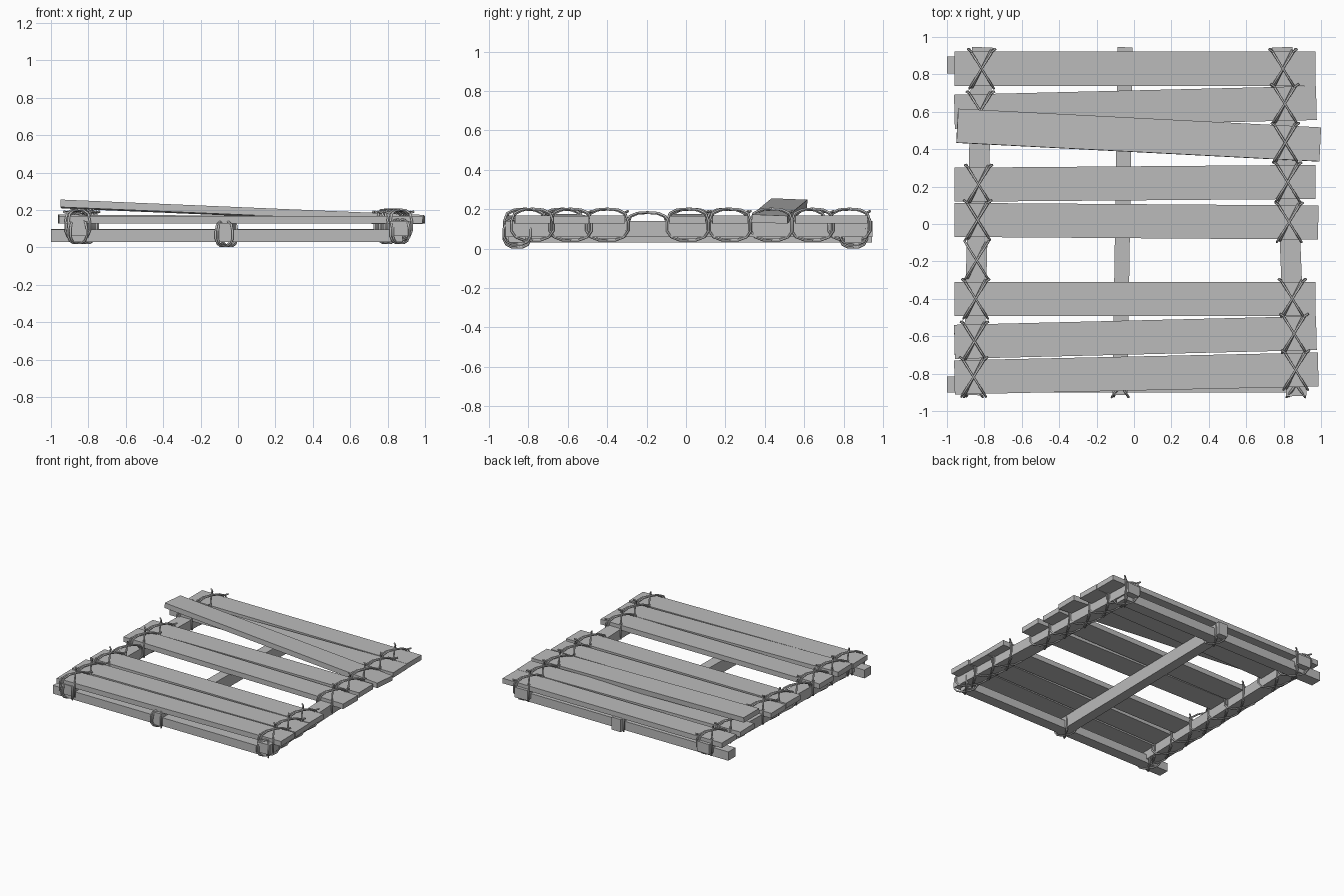
import bpy, bmesh, math
from mathutils import Vector

if "Cube" in bpy.data.objects:
    bpy.data.objects.remove(bpy.data.objects["Cube"])


def material(name, v):
    m = bpy.data.materials.new(name)
    m.diffuse_color = (v, v, v, 1)
    m.use_nodes = True
    m.node_tree.nodes["Principled BSDF"].inputs["Base Color"].default_value = m.diffuse_color
    return m


WOOD = material("grey_wood", 0.5)


def bar(name, a, b, width, thick, roll=0.0):
    """Straight board running from a to b through its centre line."""
    a, b = Vector(a), Vector(b)
    d = (b - a).normalized()
    side = d.cross(Vector((0, 0, 1))).normalized()
    up = side.cross(d)
    s = side * math.cos(roll) + up * math.sin(roll)
    u = up * math.cos(roll) - side * math.sin(roll)
    bm = bmesh.new()
    rings = []
    for p in (a, b):
        rings.append([bm.verts.new(p + s * width / 2 * i + u * thick / 2 * j)
                      for i, j in ((-1, -1), (1, -1), (1, 1), (-1, 1))])
    r0, r1 = rings
    bm.faces.new(r0)
    bm.faces.new(r1)
    for k in range(4):
        n = (k + 1) % 4
        bm.faces.new((r0[k], r0[n], r1[n], r1[k]))
    bmesh.ops.recalc_face_normals(bm, faces=bm.faces)
    me = bpy.data.meshes.new(name)
    bm.to_mesh(me)
    bm.free()
    me.materials.append(WOOD)
    bpy.context.collection.objects.link(bpy.data.objects.new(name, me))


def rope(name, strands, radius=0.006):
    """Thin round rope; each strand is (points, closed)."""
    cu = bpy.data.curves.new(name, 'CURVE')
    cu.dimensions = '3D'
    cu.bevel_depth = radius
    cu.bevel_resolution = 1
    cu.use_fill_caps = True
    for pts, closed in strands:
        sp = cu.splines.new('POLY')
        sp.points.add(len(pts) - 1)
        for p, co in zip(sp.points, pts):
            p.co = (*co, 1)
        sp.use_cyclic_u = closed
    cu.materials.append(WOOD)
    bpy.context.collection.objects.link(bpy.data.objects.new(name, cu))


# Loop outline: (position along the beam, height), both from -1 to 1
LOOP = [(-1, 0.2), (-0.86, 0.72), (-0.5, 0.95), (0, 1), (0.5, 0.95), (0.86, 0.72), (1, 0.2),
        (1, -0.4), (0.8, -0.8), (0.4, -1), (-0.4, -1), (-0.8, -0.8), (-1, -0.4)]


def lashing(name, x, y, half_x, half_y, z0, z1, tails=True):
    """Crossed loops bound around a plank and the beam below it."""
    zc, h = (z0 + z1) / 2, (z1 - z0) / 2
    strands = []
    for skew, grow in ((1, 1.0), (-1, 1.0), (0.75, 0.94)):
        strands.append(([(x + skew * half_x * t, y + half_y * grow * t, zc + h * grow * v)
                         for t, v in LOOP], True))
    if tails:
        for s in (-1, 1):
            strands.append(([(x + s * half_x * 0.8, y + half_y * 0.85, zc + h * 0.75),
                             (x + s * half_x * 1.15, y + half_y, zc + h * 0.85)], False))
    rope(name, strands)


# Deck planks: left x, left y, left z, right x, right y, right z, roll
Z = 0.148
planks = [(-0.96, 0.83, Z, 0.97, 0.83, Z, 0),
          (-0.96, 0.60, Z, 0.975, 0.647, Z, 0),
          (-0.945, 0.525, 0.232, 0.995, 0.425, 0.15, 0.04),
          (-0.96, 0.21, Z, 0.97, 0.225, Z, 0),
          (-0.96, 0.022, 0.155, 0.985, 0.008, 0.145, 0),
          (-0.96, -0.40, Z, 0.97, -0.40, Z, 0),
          (-0.96, -0.63, 0.155, 0.975, -0.583, 0.145, 0),
          (-0.96, -0.82, Z, 0.985, -0.778, Z, 0)]
for i, (xa, ya, za, xb, yb, zb, roll) in enumerate(planks):
    bar(f"loose_plank" if i == 2 else f"deck_plank_{i + 1}",
        (xa, ya, za), (xb, yb, zb), 0.182, 0.04, roll)

# Long beams under the deck, front end to back end
left = ((-0.86, -0.915, 0.1), (-0.812, 0.945, 0.1))
middle = ((-0.075, -0.915, 0.08), (-0.047, 0.945, 0.08))
right = ((0.868, -0.92, 0.1), (0.792, 0.945, 0.1))
bar("left_beam", *left, 0.11, 0.08)
bar("middle_beam", *middle, 0.08, 0.1)
bar("right_beam", *right, 0.11, 0.08)

# Cross beams at the front and back
bar("front_cross_beam", (-1, -0.858, 0.063), (0.88, -0.858, 0.063), 0.085, 0.066)
bar("back_cross_beam", (-1, 0.85, 0.063), (0.84, 0.85, 0.063), 0.09, 0.07)


def on_beam(beam, y):
    a, b = beam
    return a[0] + (b[0] - a[0]) * (y - a[1]) / (b[1] - a[1])


# Rope lashings where each plank meets the side beams
for i, (xa, ya, za, xb, yb, zb, roll) in enumerate(planks):
    for side, beam in (("left", left), ("right", right)):
        if i == 2 and side == "left":
            continue  # the loose plank has come free here
        x = on_beam(beam, ya)
        y = ya + (yb - ya) * (x - xa) / (xb - xa)
        lashing(f"{side}_lashing_{i + 1}", x, y, 0.066, 0.106, 0.042, 0.203)

# Slack rope left where a plank is missing
yg = -0.195
lashing("slack_rope", on_beam(left, yg), yg, 0.066, 0.105, 0.045, 0.185, False)

# Rope bindings where the long beams meet the cross beams
for side, beam, low, high, hx in (("left", left, 0.022, 0.15, 0.05),
                                  ("middle", middle, 0.006, 0.14, 0.045),
                                  ("right", right, 0.022, 0.15, 0.05)):
    for end, y in (("front", -0.858), ("back", 0.85)):
        lashing(f"{side}_{end}_binding", on_beam(beam, y), y, hx, 0.068, low, high, False)
